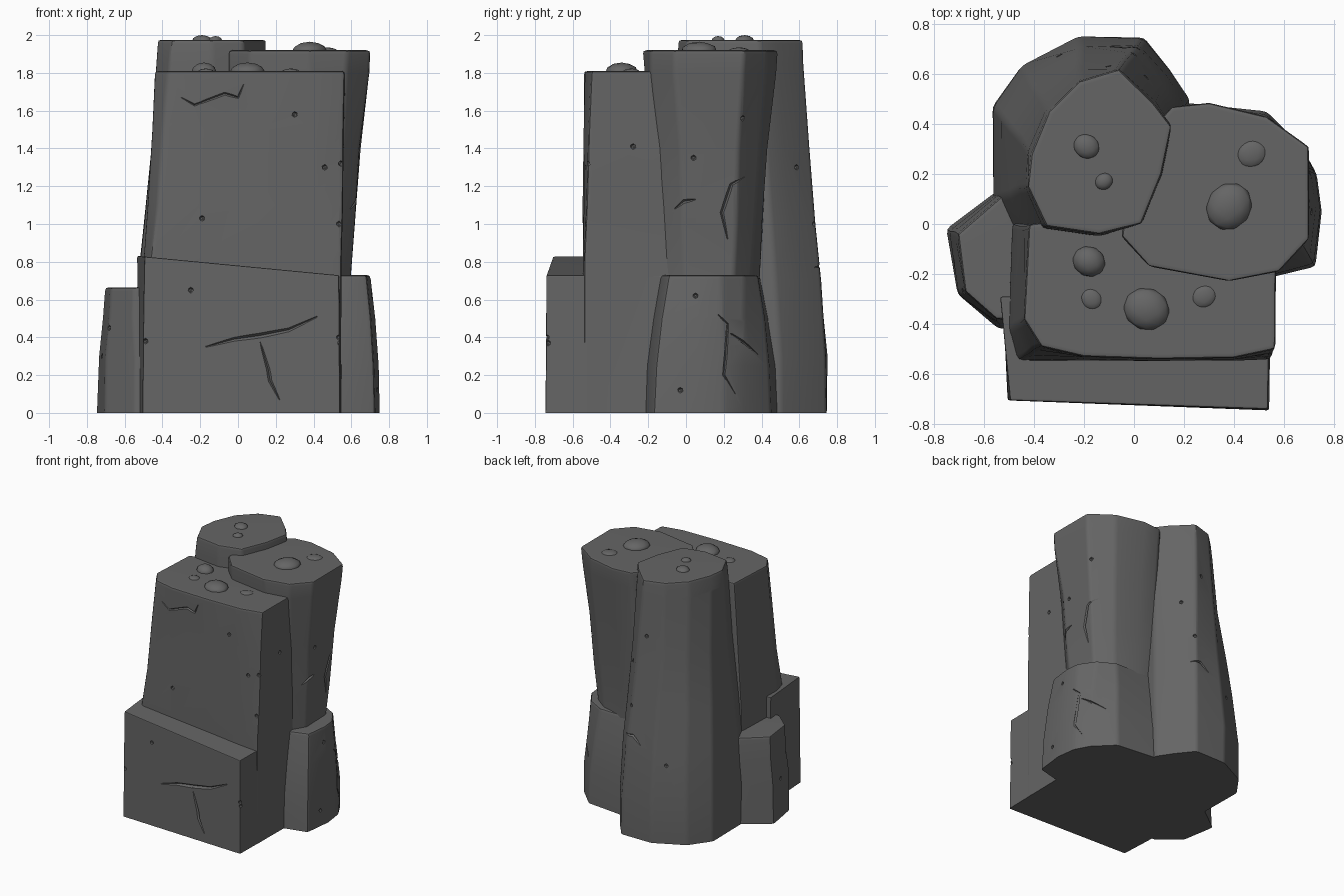
import bpy, bmesh, math, random
from mathutils import Vector, Matrix
from mathutils.bvhtree import BVHTree

random.seed(4)
cube = bpy.data.objects.get("Cube")
if cube:
    bpy.data.objects.remove(cube)

stone = bpy.data.materials.new("grey stone")
stone.use_nodes = True
GREY = (0.13, 0.13, 0.13, 1)
stone.diffuse_color = GREY
stone.node_tree.nodes["Principled BSDF"].inputs["Base Color"].default_value = GREY


def add_object(name, bm):
    mesh = bpy.data.meshes.new(name)
    bmesh.ops.recalc_face_normals(bm, faces=bm.faces)
    bm.to_mesh(mesh)
    bm.free()
    mesh.materials.append(stone)
    obj = bpy.data.objects.new(name, mesh)
    bpy.context.collection.objects.link(obj)
    return obj


def loft(name, top, base, levels, tilt=0.0, bevel=0.02):
    """Rock from two outlines; levels are (height, share of the base outline)."""
    bm = bmesh.new()
    rings = []
    height = levels[-1][0]
    for z, s in levels:
        ring = []
        for t, b in zip(top, base):
            p = Vector(t).lerp(Vector(b), s)
            if 0 < z < height:
                p += Vector((random.uniform(-1, 1), random.uniform(-1, 1))) * 0.005
            ring.append(bm.verts.new((p.x, p.y, z + tilt * p.x * z / height)))
        rings.append(ring)
    n = len(top)
    for lo, hi in zip(rings, rings[1:]):
        for i in range(n):
            j = (i + 1) % n
            bm.faces.new((lo[i], lo[j], hi[j], hi[i]))
    bm.faces.new(rings[0][::-1])
    bm.faces.new(rings[-1])
    bmesh.ops.recalc_face_normals(bm, faces=bm.faces)
    worn = [e for e in bm.edges
            if e.calc_face_angle(0) > math.radians(20)
            and max(v.co.z for v in e.verts) > 0]
    bmesh.ops.bevel(bm, geom=worn, offset=bevel, segments=2, profile=0.6,
                    affect='EDGES', clamp_overlap=True)
    return add_object(name, bm)


def cut(obj, cutter_bm):
    """Carve a cutter out of a rock and keep only the result."""
    cutter = add_object("cutter", cutter_bm)
    cutter.hide_render = True
    mod = obj.modifiers.new("carve", 'BOOLEAN')
    mod.object, mod.operation, mod.solver = cutter, 'DIFFERENCE', 'EXACT'
    graph = bpy.context.evaluated_depsgraph_get()
    mesh = bpy.data.meshes.new_from_object(obj.evaluated_get(graph))
    obj.modifiers.clear()
    obj.data = mesh
    bpy.data.objects.remove(cutter)


VIEW = {  # ray start for a point (u, z) and ray direction
    "front": (lambda u, z: Vector((u, -3, z)), Vector((0, 1, 0))),
    "back": (lambda u, z: Vector((u, 3, z)), Vector((0, -1, 0))),
    "left": (lambda u, z: Vector((3, u, z)), Vector((-1, 0, 0))),
    "right": (lambda u, z: Vector((-3, u, z)), Vector((1, 0, 0))),
}


def surface_points(obj, side, points):
    bm = bmesh.new()
    bm.from_mesh(obj.data)
    tree = BVHTree.FromBMesh(bm)
    bm.free()
    start, ray = VIEW[side]
    hits = [tree.ray_cast(start(u, z), ray)[0] for u, z in points]
    return [h for h in hits if h], ray


def crack(obj, side, points, width=0.008):
    """Tapered groove along a path laid on the surface."""
    dense = []
    for a, b in zip(points, points[1:]):
        dense += [Vector(a).lerp(Vector(b), k / 3) for k in range(3)]
    dense.append(Vector(points[-1]))
    path, ray = surface_points(obj, side, dense)
    if len(path) < 3:
        return
    bm = bmesh.new()
    rings = []
    for i, p in enumerate(path):
        along = path[min(i + 1, len(path) - 1)] - path[max(i - 1, 0)]
        across = along.cross(ray).normalized()
        r = width * (0.3 + math.sin(math.pi * i / (len(path) - 1)))
        rings.append([bm.verts.new(p + d) for d in
                      (across * r, ray * r * 1.4, -across * r, -ray * r)])
    for a, b in zip(rings, rings[1:]):
        for i in range(4):
            j = (i + 1) % 4
            bm.faces.new((a[i], a[j], b[j], b[i]))
    bm.faces.new(rings[0])
    bm.faces.new(rings[-1])
    cut(obj, bm)


def pits(obj, side, points, size=0.016):
    """Small chipped hollows."""
    hits, _ = surface_points(obj, side, points)
    for p in hits:
        bm = bmesh.new()
        bmesh.ops.create_icosphere(bm, subdivisions=1, radius=size)
        bmesh.ops.transform(bm, verts=bm.verts, matrix=Matrix.Translation(p)
                            @ Matrix.Rotation(random.uniform(0, 3), 4, 'Z'))
        cut(obj, bm)


# Tall columns
back_column = loft(
    "back_column",
    [(-.35, -.01), (-.14, -.04), (.03, 0), (.11, .2), (.15, .39), (.08, .48),
     (-.06, .62), (-.22, .57), (-.34, .45), (-.41, .28), (-.425, .15)],
    [(-.5, -.05), (-.1, -.1), (.1, 0), (.2, .25), (.22, .5), (.14, .62),
     (.04, .745), (-.22, .745), (-.45, .63), (-.565, .47), (-.56, .1)],
    [(0, 1), (.3, 1), (.7, .78), (1, .56), (1.4, .26), (1.85, .07), (1.975, 0)])
side_column = loft(
    "side_column",
    [(-.05, -.05), (.06, -.17), (.38, -.23), (.58, -.19), (.7, -.06),
     (.7, .31), (.53, .43), (.3, .485), (.15, .47), (0, .3)],
    [(0, 0), (.1, -.14), (.38, -.15), (.52, -.11), (.585, 0),
     (.585, .25), (.47, .34), (.3, .38), (.15, .38), (0, .3)],
    [(0, 1), (.7, .95), (1, .75), (1.4, .48), (1.8, .08), (1.92, 0)])
front_column = loft(
    "front_column",
    [(-.42, 0), (-.44, -.38), (-.37, -.49), (-.2, -.53), (.1, -.54),
     (.4, -.535), (.565, -.5), (.57, .1)],
    [(-.49, 0), (-.5, -.42), (-.46, -.54), (-.2, -.545), (.1, -.545),
     (.4, -.545), (.545, -.54), (.545, .1)],
    [(0, 1), (.8, 1), (1.1, .65), (1.5, .3), (1.81, 0)])

# Low blocks around the foot
front_slab = loft(
    "front_slab",
    [(-.535, -.29), (-.495, -.705), (.535, -.74), (.545, -.1), (-.4, 0), (-.4, -.29)],
    [(-.525, -.29), (-.505, -.705), (.54, -.745), (.55, -.1), (-.4, 0), (-.4, -.29)],
    [(0, 1), (.4, .5), (.78, 0)], tilt=-.096, bevel=.01)
left_block = loft(
    "left_block",
    [(.3, -.13), (.55, -.13), (.68, -.09), (.7, .08), (.69, .19), (.61, .31),
     (.48, .38), (.15, .39)],
    [(.3, -.22), (.54, -.215), (.725, -.17), (.75, .05), (.73, .2), (.67, .31),
     (.53, .45), (.15, .49)],
    [(0, 1), (.25, .9), (.5, .45), (.73, 0)])
right_block = loft(
    "right_block",
    [(-.705, -.04), (-.675, -.27), (-.55, -.38), (-.4, -.38), (-.4, .1), (-.53, .11)],
    [(-.75, -.02), (-.705, -.28), (-.54, -.42), (-.4, -.4), (-.4, .15), (-.55, .13)],
    [(0, 1), (.3, .7), (.5, .3), (.665, 0)])

# Cracks
crack(front_slab, "front", [(.42, .51), (.27, .44), (.12, .41), (-.02, .39), (-.17, .35)], .01)
crack(front_slab, "front", [(.11, .4), (.16, .23), (.17, .17), (.22, .07)])
crack(front_column, "front", [(-.3, 1.67), (-.23, 1.63), (-.07, 1.69), (0, 1.67), (.03, 1.74)], .006)
crack(side_column, "left", [(.31, 1.25), (.24, 1.21), (.19, 1.06), (.22, .92)])
crack(side_column, "left", [(-.06, 1.08), (-.01, 1.12), (.05, 1.13)])
crack(left_block, "left", [(.17, .52), (.22, .47), (.21, .3), (.2, .2), (.26, .1)])
crack(left_block, "left", [(.22, .43), (.31, .37), (.38, .31)])
crack(back_column, "back", [(-.1, .72), (-.03, .78), (.04, .77)])

# Chips and pits
pits(front_column, "front", [(.3, 1.58), (-.19, 1.03), (.545, 1.32), (.535, 1.0)])
pits(front_column, "left", [(-.28, 1.41), (-.53, 1.3)])
pits(front_slab, "front", [(-.25, .65), (.535, .4), (-.49, .38)])
pits(front_slab, "left", [(-.51, .58), (-.73, .37)])
pits(side_column, "left", [(.04, 1.35), (.3, 1.56), (.45, 1.45)])
pits(left_block, "left", [(-.03, .12), (.05, .62)])
pits(right_block, "right", [(-.15, .3), (-.27, .45)])
pits(back_column, "back", [(-.1, 1.55), (0, 1.0), (-.3, .6), (.05, 1.3)])


# Pebble bumps on the tops
def bump(x, y, z, r, h):
    bm = bmesh.new()
    bmesh.ops.create_icosphere(bm, subdivisions=2, radius=1)
    bmesh.ops.transform(bm, verts=bm.verts,
                        matrix=Matrix.Translation((x, y, z))
                        @ Matrix.Rotation(random.uniform(0, 6), 4, 'Z')
                        @ Matrix.Diagonal((r, r * .9, h, 1)))
    return add_object("top_bump", bm)


bumps = [bump(*spot) for spot in [
    (-.19, .31, 1.97, .055, .03), (-.12, .17, 1.97, .038, .025),
    (.38, .07, 1.915, .1, .05), (.47, .28, 1.915, .06, .02),
    (-.18, -.15, 1.805, .068, .05), (.05, -.34, 1.805, .095, .05),
    (-.17, -.3, 1.805, .045, .018), (.28, -.29, 1.805, .05, .018)]]

# Smooth shading with crisp chipped edges
rocks = [back_column, side_column, front_column, front_slab, left_block, right_block] + bumps
bpy.ops.object.select_all(action='DESELECT')
for rock in rocks:
    rock.select_set(True)
bpy.context.view_layer.objects.active = rocks[0]
bpy.ops.object.shade_smooth_by_angle(angle=math.radians(35))
for rock in rocks:
    normals = rock.modifiers.new("even_shading", 'WEIGHTED_NORMAL')
    normals.keep_sharp = True
